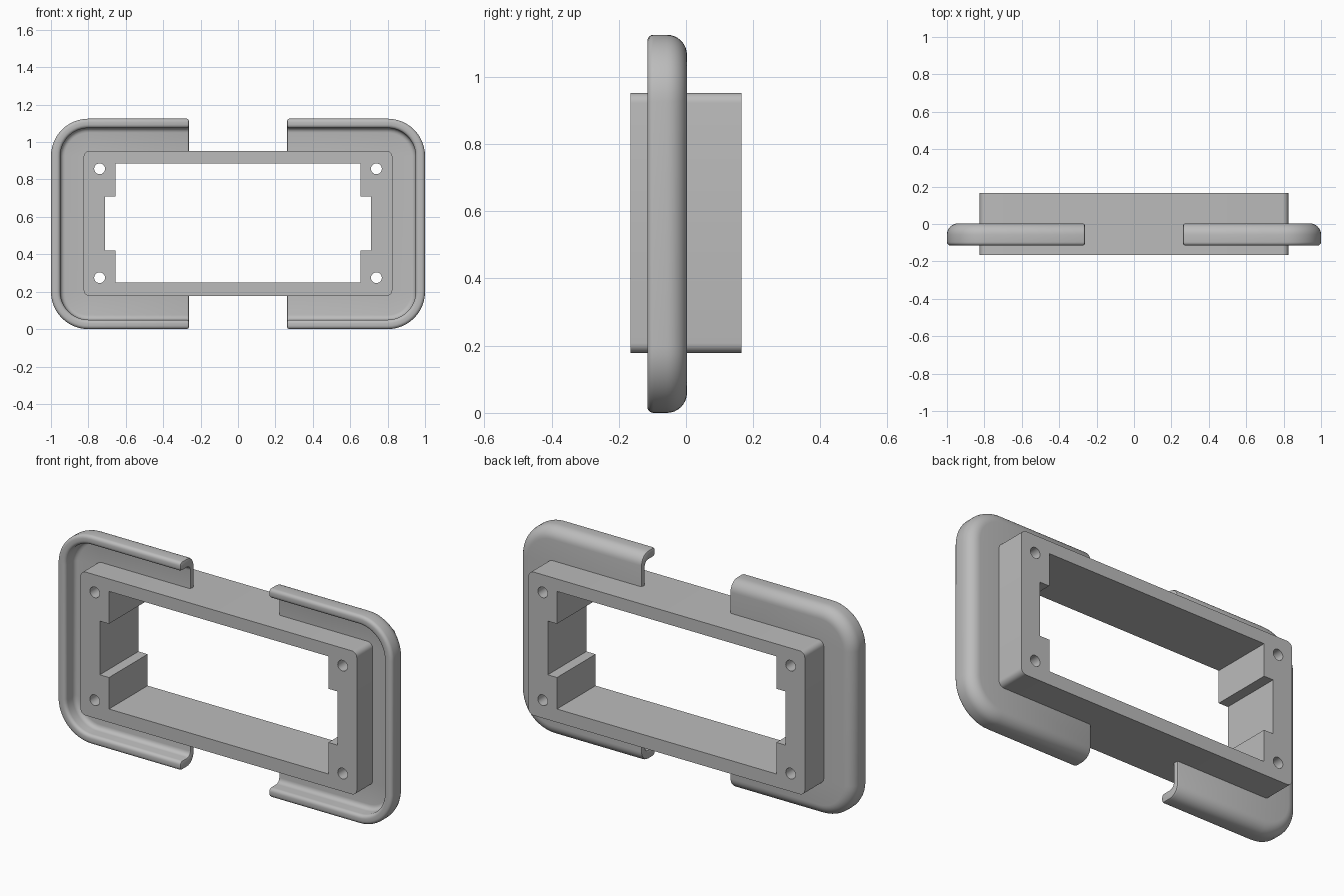
import bpy, bmesh, math
from mathutils import Vector

if "Cube" in bpy.data.objects:
    bpy.data.objects.remove(bpy.data.objects["Cube"])

W, H = 1.0, 1.125            # half width and full height
END_X = 0.262                # where each flange stops
grey = bpy.data.materials.new("light grey")
grey.diffuse_color = (0.5, 0.5, 0.5, 1)
grey.use_nodes = True
grey.node_tree.nodes["Principled BSDF"].inputs["Base Color"].default_value = grey.diffuse_color


def arc(cx, cy, r, a0, a1, n):
    """Points on a circular arc, angles in degrees."""
    return [(cx + r * math.cos(math.radians(a0 + (a1 - a0) * i / n)),
             cy + r * math.sin(math.radians(a0 + (a1 - a0) * i / n))) for i in range(n + 1)]


def smooth(obj):
    bpy.ops.object.select_all(action='DESELECT')
    obj.select_set(True)
    bpy.context.view_layer.objects.active = obj
    bpy.ops.object.shade_smooth_by_angle(angle=math.radians(30))


# Frame: rounded rectangle with a notched window and four screw holes
x, lo, hi, r = 0.825, 0.178, 0.952, 0.03
outline = (arc(x - r, hi - r, r, 90, 0, 6) + arc(x - r, lo + r, r, 0, -90, 6)
           + arc(-x + r, lo + r, r, -90, -180, 6) + arc(-x + r, hi - r, r, 180, 90, 6))
half = [(0.655, 0.885), (0.655, 0.71), (0.71, 0.71), (0.71, 0.42), (0.655, 0.42), (0.655, 0.25)]
window = half + [(-px, pz) for px, pz in reversed(half)]
holes = [arc(sx * 0.74, z, 0.029, 0, 345, 23) for sx in (-1, 1) for z in (0.275, 0.857)]

curve = bpy.data.curves.new("frame", 'CURVE')
curve.dimensions, curve.fill_mode, curve.extrude = '2D', 'BOTH', 0.165
for pts in [outline, window] + holes:
    s = curve.splines.new('POLY')
    s.points.add(len(pts) - 1)
    for p, (px, pz) in zip(s.points, pts):
        p.co = (px, pz, 0, 1)
    s.use_cyclic_u = True
frame = bpy.data.objects.new("frame", curve)
frame.rotation_euler.x = math.pi / 2
bpy.context.collection.objects.link(frame)
bpy.context.view_layer.objects.active = frame
frame.select_set(True)
bpy.ops.object.convert(target='MESH')
frame = bpy.context.object
bm = bmesh.new()
bm.from_mesh(frame.data)
bmesh.ops.remove_doubles(bm, verts=bm.verts, dist=1e-5)
bmesh.ops.recalc_face_normals(bm, faces=bm.faces)
bm.to_mesh(frame.data)
bm.free()
frame.data.materials.clear()
frame.data.materials.append(grey)
smooth(frame)

# Flange section: (inset from the outer edge, depth), rounded back and raised front lip
section = ([(0.19, 0.003)] + arc(0.06, -0.057, 0.06, 90, 180, 8)
           + arc(0.018, -0.097, 0.018, 180, 270, 4) + arc(0.032, -0.097, 0.018, 270, 360, 4)
           + arc(0.075, -0.055, 0.025, 180, 90, 4) + [(0.19, -0.03)])


def shrunk(pts, d):
    """Section pulled inwards by d, for the softened flange ends."""
    out = []
    for i, p in enumerate(pts):
        a, b, c = Vector(pts[i - 1]), Vector(p), Vector(pts[(i + 1) % len(pts)])
        n1, n2 = [Vector((-e.y, e.x)).normalized() for e in (b - a, c - b)]
        m = (n1 + n2) / (1 + n1.dot(n2))
        out.append(tuple(b + m * d))
    return out


def ring(pts, fn):
    return [bm.verts.new((*fn(d)[:1], y, fn(d)[1])) for d, y in pts]


# Sweep the section around one side: end, two rounded corners, end
R, E = 0.2, 0.012
bm = bmesh.new()
rings = []
ends = [(END_X + E * (1 - math.sin(a)), E * (1 - math.cos(a)))
        for a in (math.pi / 2, math.pi / 4, 0)]
for ex, d in ends:
    rings.append(ring(shrunk(section, d), lambda i: (ex, H - i)))
for cz, a0 in ((H - R, 90), (R, 0)):
    for k in range(13):
        a = math.radians(a0 - 90 * k / 12)
        rings.append(ring(section, lambda i: (W - R + (R - i) * math.cos(a),
                                              cz + (R - i) * math.sin(a))))
for ex, d in reversed(ends):
    rings.append(ring(shrunk(section, d), lambda i: (ex, i)))
n = len(section)
for r0, r1 in zip(rings, rings[1:]):
    for i in range(n):
        j = (i + 1) % n
        bm.faces.new((r0[i], r0[j], r1[j], r1[i]))
bm.faces.new(rings[0])
bm.faces.new(rings[-1])
bmesh.ops.recalc_face_normals(bm, faces=bm.faces)

# Right flange and its mirrored twin
for name, sx in (("right_flange", 1), ("left_flange", -1)):
    mesh = bpy.data.meshes.new(name)
    if sx < 0:
        for v in bm.verts:
            v.co.x *= -1
        bmesh.ops.reverse_faces(bm, faces=bm.faces)
    bm.to_mesh(mesh)
    mesh.materials.append(grey)
    obj = bpy.data.objects.new(name, mesh)
    bpy.context.collection.objects.link(obj)
    smooth(obj)
bm.free()
